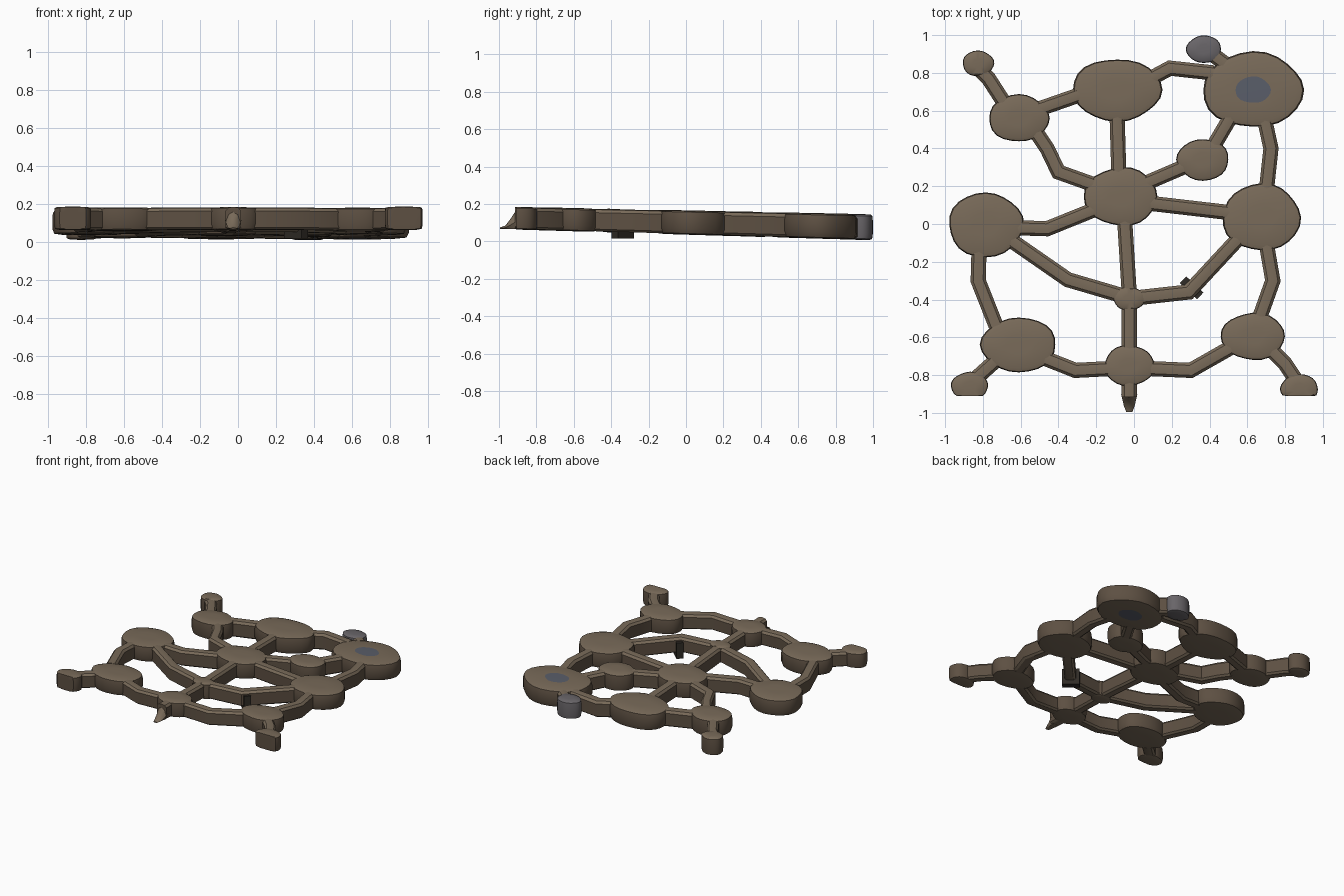
import bpy, bmesh, math, random
from mathutils import Vector

if "Cube" in bpy.data.objects:
    bpy.data.objects.remove(bpy.data.objects["Cube"])

random.seed(4)


def material(name, rgb):
    m = bpy.data.materials.new(name)
    m.diffuse_color = (*rgb, 1)
    m.use_nodes = True
    m.node_tree.nodes["Principled BSDF"].inputs["Base Color"].default_value = m.diffuse_color
    return m


ROCK = material("rock_top", (0.19, 0.145, 0.10))
WALL = material("rock_wall", (0.11, 0.08, 0.055))
WATER = material("water_tint", (0.10, 0.11, 0.14))
SLATE = material("slate_rock", (0.14, 0.13, 0.14))
DARK = material("dark_gate", (0.03, 0.025, 0.02))


# The whole network tilts gently down toward the back
def level(y, t):
    bottom, top = 0.036 - 0.030 * y, 0.166 - 0.021 * y
    return bottom + (top - bottom) * t


def finish(bm, name, mats):
    bmesh.ops.recalc_face_normals(bm, faces=bm.faces[:])
    for f in bm.faces:
        f.normal_update()
        if abs(f.normal.z) < 0.5 and len(mats) > 1:
            f.material_index = 1
    me = bpy.data.meshes.new(name)
    bm.to_mesh(me)
    bm.free()
    ob = bpy.data.objects.new(name, me)
    bpy.context.collection.objects.link(ob)
    for m in mats:
        me.materials.append(m)
    bpy.ops.object.select_all(action='DESELECT')
    ob.select_set(True)
    bpy.context.view_layer.objects.active = ob
    bpy.ops.object.shade_smooth_by_angle(angle=math.radians(35))
    return ob


def bridge(bm, a, b):
    n = len(a)
    return [bm.faces.new((a[i], a[(i + 1) % n], b[(i + 1) % n], b[i])) for i in range(n)]


# Chamber: irregular squat disc with steep walls and softened rims
PROFILE = [(0.35, 0.0), (0.75, 0.01), (0.95, 0.05), (1, 0.25), (1, 0.75),
           (0.97, 0.93), (0.85, 0.98), (0.35, 1.0)]


def chamber(name, x, y, rx, ry, mats=(ROCK, WALL), cut=None, n=24):
    bm = bmesh.new()
    p1, p2 = random.uniform(0, 6), random.uniform(0, 6)
    wob = [1 + 0.02 * math.sin(3 * a + p1) + 0.015 * math.sin(5 * a + p2)
           for a in (2 * math.pi * i / n for i in range(n))]
    rings = []
    for s, t in PROFILE:
        ring = []
        for i in range(n):
            a = 2 * math.pi * i / n
            px = x + rx * s * wob[i] * math.cos(a)
            py = y + ry * s * wob[i] * math.sin(a)
            if cut is not None:
                py = max(py, cut + 0.002 * (1 - s))
            ring.append(bm.verts.new((px, py, level(py, t))))
        rings.append(ring)
    for a, b in zip(rings, rings[1:]):
        bridge(bm, a, b)
    bm.faces.new(rings[0])
    bm.faces.new(rings[-1])
    return finish(bm, name, mats)


# Tunnel: boxy rounded section swept along a mitred path
SECTION = [(-0.6, 0.03), (0.6, 0.03), (1, 0.12), (1, 0.82), (0.65, 0.95),
           (0, 0.98), (-0.65, 0.95), (-1, 0.82), (-1, 0.12)]


def tunnel(name, pts, w=0.04):
    bm = bmesh.new()
    p = [Vector(q) for q in pts]
    rings = []
    for i, c in enumerate(p):
        d0 = (p[i] - p[i - 1]).normalized() if i else (p[1] - p[0]).normalized()
        d1 = (p[i + 1] - p[i]).normalized() if i < len(p) - 1 else d0
        d = (d0 + d1).normalized()
        side = Vector((-d.y, d.x)) / max(0.6, d.dot(d1))
        ring = []
        for s, t in SECTION:
            q = c + side * s * w
            ring.append(bm.verts.new((q.x, q.y, level(q.y, t))))
        rings.append(ring)
    for a, b in zip(rings, rings[1:]):
        bridge(bm, a, b)
    bm.faces.new(rings[0])
    bm.faces.new(rings[-1])
    return finish(bm, name, (ROCK, WALL))


chambers = {
    "northwest_nook": (-0.825, 0.85, 0.083, 0.068), "northwest_chamber": (-0.61, 0.56, 0.16, 0.125),
    "north_chamber": (-0.09, 0.71, 0.237, 0.165), "east_inner_chamber": (0.365, 0.34, 0.138, 0.11),
    "central_chamber": (-0.07, 0.145, 0.195, 0.155), "east_chamber": (0.675, 0.035, 0.207, 0.178),
    "west_chamber": (-0.785, -0.005, 0.198, 0.172), "junction": (-0.025, -0.395, 0.085, 0.062),
    "southwest_chamber": (-0.61, -0.64, 0.2, 0.145), "southeast_chamber": (0.63, -0.595, 0.17, 0.125),
    "entrance_hall": (-0.025, -0.75, 0.133, 0.108)}
for name, dims in chambers.items():
    chamber(name, *dims)
chamber("slate_nook", 0.37, 0.925, 0.093, 0.073, (SLATE, SLATE))
chamber("southwest_nook", -0.87, -0.86, 0.098, 0.078, cut=-0.91)
chamber("southeast_nook", 0.875, -0.87, 0.1, 0.075, cut=-0.91)

# Large pool chamber with water-tinted centre
pool = chamber("pool_chamber", 0.63, 0.71, 0.267, 0.2)
pool.data.materials.append(WATER)
for f in pool.data.polygons:
    if len(f.vertices) > 4:
        f.material_index = 2

tunnels = {
    "northwest_nook_tunnel": [(-0.82, 0.82), (-0.77, 0.77), (-0.68, 0.63)],
    "northwest_tunnel": [(-0.5, 0.61), (-0.27, 0.69)],
    "north_tunnel": [(0.06, 0.755), (0.19, 0.825), (0.42, 0.8)],
    "slate_tunnel": [(0.4, 0.91), (0.48, 0.85)],
    "north_central_tunnel": [(-0.09, 0.59), (-0.08, 0.25)],
    "west_bend_tunnel": [(-0.52, 0.49), (-0.46, 0.4), (-0.40, 0.275), (-0.19, 0.2)],
    "inner_tunnel": [(0.06, 0.215), (0.27, 0.305)],
    "pool_inner_tunnel": [(0.42, 0.41), (0.52, 0.58)],
    "central_east_tunnel": [(0.08, 0.11), (0.51, 0.06)],
    "pool_east_tunnel": [(0.69, 0.56), (0.725, 0.4), (0.70, 0.17)],
    "central_west_tunnel": [(-0.2, 0.08), (-0.46, -0.025), (-0.62, -0.02)],
    "long_west_tunnel": [(-0.66, -0.08), (-0.35, -0.295), (-0.06, -0.38)],
    "spine_tunnel": [(-0.05, 0.03), (-0.025, -0.37)],
    "entrance_tunnel": [(-0.025, -0.42), (-0.025, -0.68)],
    "gate_tunnel": [(0.02, -0.39), (0.29, -0.36), (0.55, -0.08)],
    "west_side_tunnel": [(-0.82, -0.12), (-0.825, -0.3), (-0.73, -0.54)],
    "east_side_tunnel": [(0.70, -0.1), (0.735, -0.3), (0.66, -0.51)],
    "south_west_tunnel": [(-0.5, -0.7), (-0.31, -0.775), (-0.12, -0.765)],
    "south_east_tunnel": [(0.07, -0.765), (0.3, -0.775), (0.52, -0.65)],
    "southwest_nook_tunnel": [(-0.74, -0.73), (-0.84, -0.82)],
    "southeast_nook_tunnel": [(0.73, -0.67), (0.8, -0.74), (0.86, -0.83)],
    "mouth_tunnel": [(-0.025, -0.83), (-0.025, -0.915)]}
for name, pts in tunnels.items():
    tunnel(name, pts)

# Entrance spout tapering to a low tip
bm = bmesh.new()
rings = []
for y, w, top in ((-0.9, 0.043, 0.18), (-0.935, 0.035, 0.125), (-0.965, 0.028, 0.085), (-0.995, 0.016, 0.074)):
    low = 0.066
    rings.append([bm.verts.new((-0.025 + w * s, y, low + (top - low) * t))
                  for s, t in ((-0.6, 0), (0.6, 0), (1, 0.4), (0.6, 0.85), (0, 1), (-0.6, 0.85), (-1, 0.4))])
for a, b in zip(rings, rings[1:]):
    bridge(bm, a, b)
bm.faces.new(rings[0])
bm.faces.new(rings[-1])
finish(bm, "entrance_spout", (ROCK,))

# Dark gate block set across the tunnel
bpy.ops.mesh.primitive_cube_add(size=1, location=(0.305, -0.338, 0.078), rotation=(0, 0, math.radians(-43)))
gate = bpy.context.object
gate.name = "tunnel_gate"
gate.scale = (0.125, 0.05, 0.125)
gate.data.materials.append(DARK)
